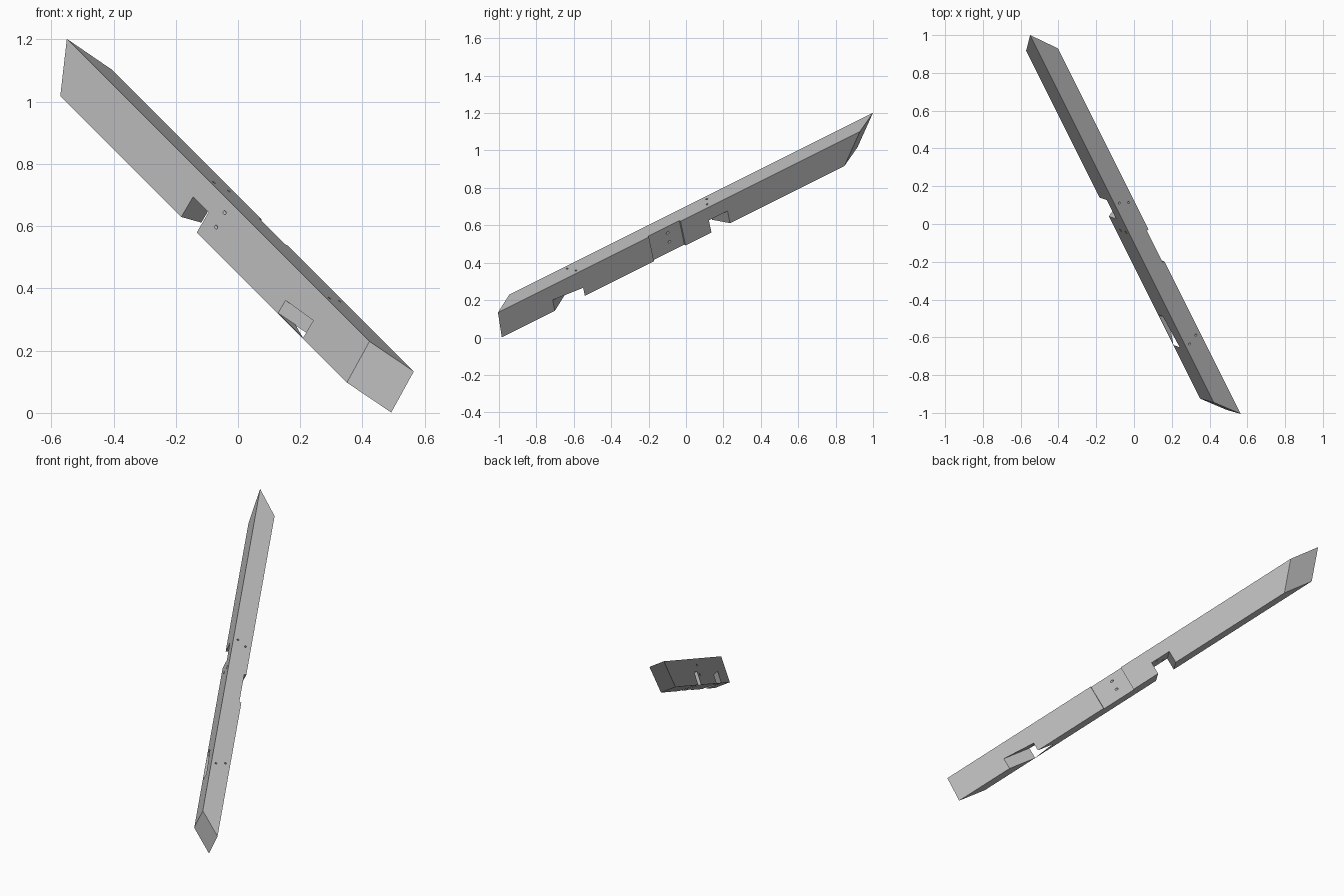
import bpy, bmesh
from mathutils import Matrix, Vector

cube = bpy.data.objects.get("Cube")
if cube:
    bpy.data.objects.remove(cube, do_unlink=True)

# Beam frame: along its length, across its width, up through its depth
along = Vector((1, -2, -1)).normalized()
across = Vector((0.764, 0.555, -0.333))
across = (across - along * across.dot(along)).normalized()
up = along.cross(across)
FRAME = Matrix.Translation((-0.55, 1.0, 1.202)) @ Matrix((along, across, up)).transposed().to_4x4()
W, H = 0.108, 0.152
SKEW = 1.36          # slope of the mitred cuts across the width

grey = bpy.data.materials.new("timber_grey")
grey.use_nodes = True
colour = (0.5, 0.5, 0.5, 1)
grey.diffuse_color = colour
grey.node_tree.nodes["Principled BSDF"].inputs["Base Color"].default_value = colour


def finish(name, bm):
    bmesh.ops.recalc_face_normals(bm, faces=bm.faces)
    bm.transform(FRAME)
    mesh = bpy.data.meshes.new(name)
    bm.to_mesh(mesh)
    bm.free()
    mesh.materials.append(grey)
    obj = bpy.data.objects.new(name, mesh)
    bpy.context.collection.objects.link(obj)
    return obj


def prism(name, bottom, top):
    """Solid between two matching outlines."""
    bm = bmesh.new()
    lo = [bm.verts.new(p) for p in bottom]
    hi = [bm.verts.new(p) for p in top]
    bm.faces.new(lo)
    bm.faces.new(hi)
    n = len(lo)
    for i in range(n):
        j = (i + 1) % n
        bm.faces.new((lo[i], lo[j], hi[j], hi[i]))
    return finish(name, bm)


def notch(name, start, end, skew, depth_start, depth_end):
    """Cutter for a skewed slot in the underside."""
    a, b = -0.03, W + 0.03
    plan = [(start, a), (end, a), (end, b), (start, b)]
    tops = [depth_start, depth_end, depth_end, depth_start]
    return prism(name,
                 [(s + skew * w, w, -H - 0.03) for s, w in plan],
                 [(s + skew * w, w, -H + t) for (s, w), t in zip(plan, tops)])


def hole(name, start, end):
    """Cutter for a round peg hole between two points."""
    p, q = Vector(start), Vector(end)
    bm = bmesh.new()
    turn = (q - p).to_track_quat('Z', 'Y').to_matrix().to_4x4()
    bmesh.ops.create_cone(bm, cap_ends=True, segments=12, radius1=0.006, radius2=0.006,
                          depth=(q - p).length, matrix=Matrix.Translation((p + q) / 2) @ turn)
    return finish(name, bm)


# Beam with a compound cut at the high end and a plumb mitre at the low end
outline = [(0, 0), (W, 0), (W, -H), (0, -H)]
beam = prism("beam",
             [(1.47 * w - 0.88 * u, w, u) for w, u in outline],
             [(2.382 + SKEW * w - 0.05 * u, w, u) for w, u in outline])

# Underside notches
cutters = [notch("upper_notch", 1.086, 1.208, -0.41, 0.076, 0.076),
           notch("lower_notch", 1.846, 2.042, SKEW, 0.05, 0.068)]

# Shallow housing across the back side
housing = [(1.333, W - 0.012), (1.54, W - 0.012), (1.54, W + 0.05), (1.333, W + 0.05)]
cutters.append(prism("housing",
                     [(s, w, -H - 0.05) for s, w in housing],
                     [(s, w, 0.05) for s, w in housing]))

# Peg holes: down into the notches, and slanted through to the housing
for s, w in [(1.107, 0.027), (1.137, 0.075), (2.02, 0.026), (2.0, 0.08)]:
    cutters.append(hole("top_hole", (s, w, 0.03), (s, w, -0.11)))
for u in (-0.038, -0.093):
    cutters.append(hole("side_hole", (1.288 - 0.03 * SKEW, -0.03, u),
                        (1.288 + SKEW * (W + 0.03), W + 0.03, u)))

bpy.context.view_layer.objects.active = beam
for cutter in cutters:
    cutter.hide_render = True
    mod = beam.modifiers.new(cutter.name, 'BOOLEAN')
    mod.operation = 'DIFFERENCE'
    mod.solver = 'EXACT'
    mod.object = cutter
    bpy.ops.object.modifier_apply(modifier=mod.name)
    bpy.data.objects.remove(cutter, do_unlink=True)

# Thin sliver left across the lower notch
sliver = [(1.846, 0), (2.042, 0), (1.846 + 0.042 * SKEW, 0.042)]
prism("notch_sliver",
      [(s, w, -H) for s, w in sliver],
      [(s, w, -H + 0.002) for s, w in sliver])
